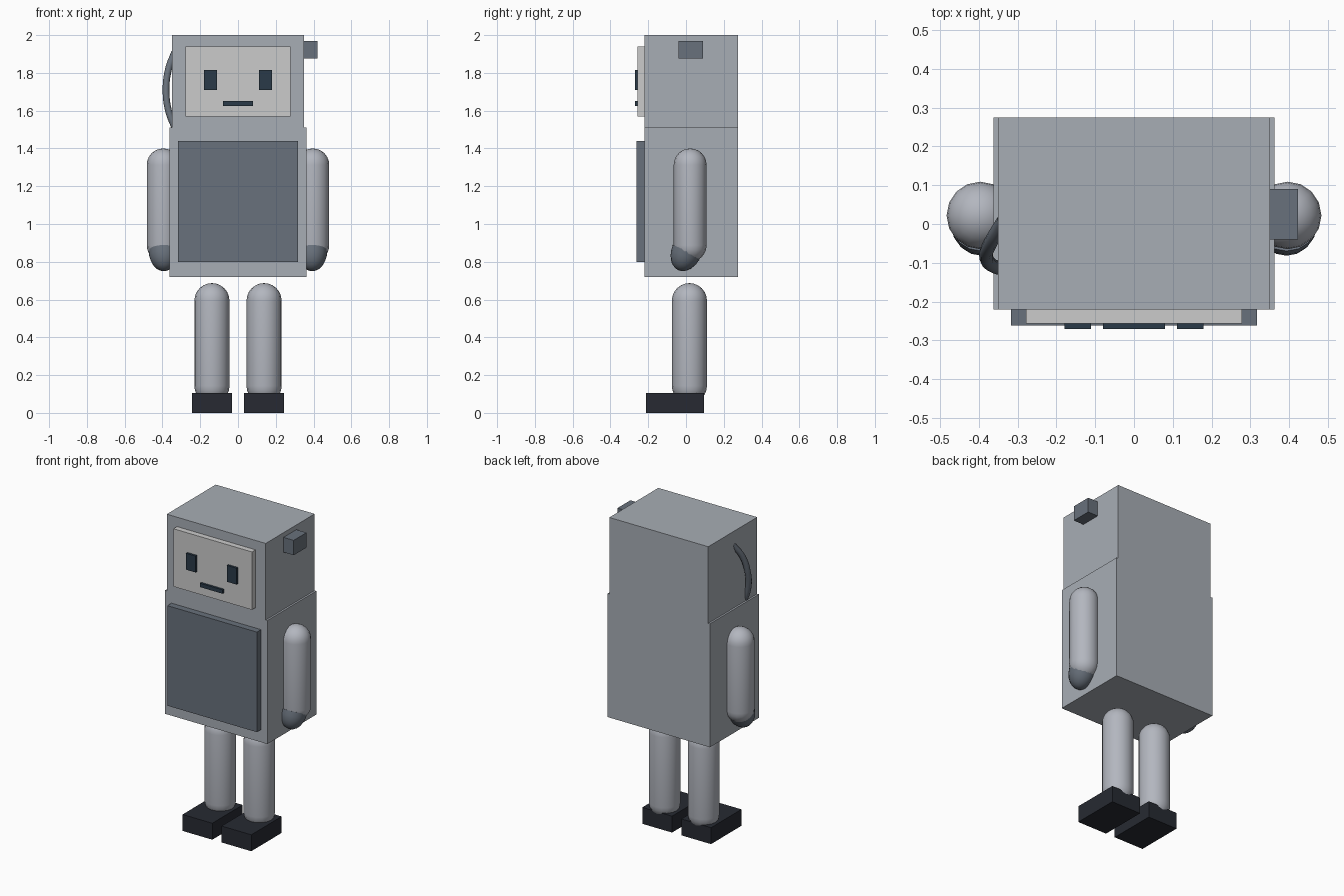
import bpy, bmesh, math
from mathutils import Matrix

if "Cube" in bpy.data.objects:
    bpy.data.objects.remove(bpy.data.objects["Cube"])


def material(name, rgb):
    m = bpy.data.materials.new(name)
    m.diffuse_color = (*rgb, 1)
    m.use_nodes = True
    m.node_tree.nodes["Principled BSDF"].inputs["Base Color"].default_value = m.diffuse_color
    return m


SHELL = material("shell_grey", (0.39, 0.42, 0.46))
LIMB = material("limb_grey", (0.45, 0.47, 0.52))
FACE = material("face_grey", (0.55, 0.58, 0.58))
PANEL = material("panel_slate", (0.14, 0.165, 0.2))
DARK = material("eye_dark", (0.023, 0.042, 0.065))
FOOT = material("foot_dark", (0.02, 0.023, 0.032))


def add_object(name, bm, mat):
    bmesh.ops.recalc_face_normals(bm, faces=bm.faces)
    me = bpy.data.meshes.new(name)
    bm.to_mesh(me)
    bm.free()
    me.materials.append(mat)
    ob = bpy.data.objects.new(name, me)
    bpy.context.collection.objects.link(ob)
    return ob


def box(name, x, y, z, mat):
    """Box from (min, max) pairs."""
    bm = bmesh.new()
    size = [b - a for a, b in (x, y, z)]
    mid = [(a + b) / 2 for a, b in (x, y, z)]
    bmesh.ops.create_cube(bm, size=1, matrix=Matrix.Translation(mid) @ Matrix.Diagonal((*size, 1)))
    return add_object(name, bm, mat)


def lathe(name, profile, loc, mat, tilt=0, sides=16):
    """Spin (radius, height) points around z, then tilt about x."""
    bm = bmesh.new()
    vs = [bm.verts.new((r, 0, h)) for r, h in profile]
    es = [bm.edges.new(p) for p in zip(vs, vs[1:])]
    bmesh.ops.spin(bm, geom=vs + es, cent=(0, 0, 0), axis=(0, 0, 1),
                   angle=math.tau, steps=sides, use_duplicate=False)
    bmesh.ops.remove_doubles(bm, verts=bm.verts, dist=1e-4)
    ob = add_object(name, bm, mat)
    ob.location = loc
    ob.rotation_euler.x = tilt
    bpy.ops.object.select_all(action='DESELECT')
    ob.select_set(True)
    bpy.context.view_layer.objects.active = ob
    bpy.ops.object.shade_smooth_by_angle(angle=math.radians(40))
    return ob


def dome(r, depth, z=0, n=6):
    """Quarter ellipse from the pole to the rim (depth < 0 points down)."""
    return [(r * math.sin(math.pi / 2 * i / n), z + depth * math.cos(math.pi / 2 * i / n))
            for i in range(n + 1)]


def capsule(r, bottom, top):
    return dome(r, r, top - r) + dome(r, -r, bottom + r)[::-1]


# Body and head
box("torso", (-0.362, 0.362), (-0.22, 0.275), (0.72, 1.51), SHELL)
box("head", (-0.35, 0.35), (-0.22, 0.275), (1.51, 2.0), SHELL)
box("chest_panel", (-0.317, 0.317), (-0.262, -0.21), (0.80, 1.44), PANEL)

# Face
box("face_plate", (-0.278, 0.278), (-0.256, -0.21), (1.57, 1.94), FACE)
box("mouth", (-0.08, 0.08), (-0.27, -0.25), (1.625, 1.65), DARK)
box("ear_block", (0.34, 0.422), (-0.04, 0.09), (1.875, 1.97), PANEL)

# Curved handle on the left of the head
cu = bpy.data.curves.new("head_handle", 'CURVE')
cu.dimensions = '3D'
cu.bevel_depth = 0.018
cu.bevel_resolution = 3
cu.use_fill_caps = True
cu.materials.append(PANEL)
path = [(-0.335, 0.01, 1.91), (-0.368, -0.045, 1.82), (-0.381, -0.08, 1.71),
        (-0.368, -0.105, 1.6), (-0.335, -0.117, 1.51)]
sp = cu.splines.new('BEZIER')
sp.resolution_u = 5
sp.bezier_points.add(len(path) - 1)
for p, co in zip(sp.bezier_points, path):
    p.co = co
    p.handle_left_type = p.handle_right_type = 'AUTO'
bpy.context.collection.objects.link(bpy.data.objects.new("head_handle", cu))

# Paired parts
for side, s in (("left", -1), ("right", 1)):
    def span(a, b):
        return tuple(sorted((s * a, s * b)))
    box(side + "_eye", span(0.111, 0.179), (-0.27, -0.25), (1.71, 1.815), DARK)
    box(side + "_foot", span(0.033, 0.243), (-0.213, 0.094), (0, 0.105), FOOT)
    lathe(side + "_leg", capsule(0.093, 0.05, 0.687), (s * 0.138, 0.018, 0), LIMB)
    lathe(side + "_arm", capsule(0.087, 0.80, 1.40), (s * 0.396, 0.022, 0), LIMB)
    lathe(side + "_hand", dome(0.08, -0.112) + [(0, 0)], (s * 0.393, 0.004, 0.858),
          PANEL, tilt=math.radians(-23))
